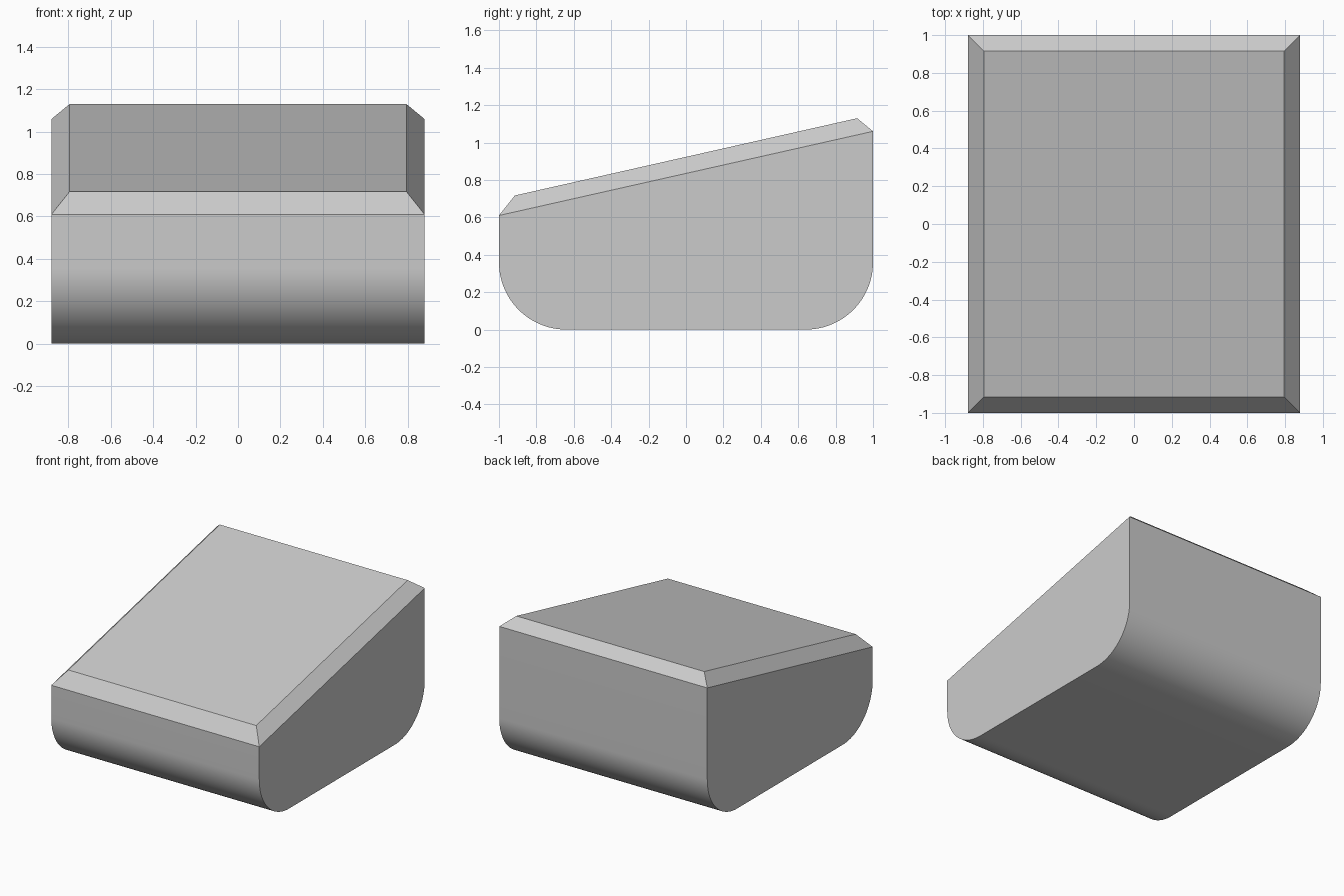
import bpy
import bmesh
from math import sin, cos, pi, radians

if "Cube" in bpy.data.objects:
    bpy.data.objects.remove(bpy.data.objects["Cube"])

HALF_W, HALF_D, RADIUS = 0.88, 1.0, 0.36
FRONT_Z, BACK_Z = 0.61, 1.06
INSET_X, INSET_Y = 0.795, 0.915
INSET_FRONT_Z, INSET_BACK_Z = 0.717, 1.13
STEPS = 24

# Plain grey colour
grey = bpy.data.materials.new("plain_grey")
grey.use_nodes = True
colour = (0.6, 0.6, 0.6, 1)
grey.diffuse_color = colour
grey.node_tree.nodes["Principled BSDF"].inputs["Base Color"].default_value = colour


def arc(centre_y, start):
    """Quarter circle for a rounded lower edge."""
    angles = [start + pi / 2 * i / STEPS for i in range(STEPS + 1)]
    return [(centre_y + RADIUS * cos(a), RADIUS + RADIUS * sin(a)) for a in angles]


# Side profile: slanted top, rounded lower front and back
profile = [(HALF_D, BACK_Z), (-HALF_D, FRONT_Z)]
profile += arc(RADIUS - HALF_D, pi) + arc(HALF_D - RADIUS, 1.5 * pi)

# Body extruded across the width
bm = bmesh.new()
side = bm.faces.new([bm.verts.new((-HALF_W, y, z)) for y, z in profile])
extruded = bmesh.ops.extrude_face_region(bm, geom=[side])["geom"]
new_verts = [v for v in extruded if isinstance(v, bmesh.types.BMVert)]
bmesh.ops.translate(bm, verts=new_verts, vec=(2 * HALF_W, 0, 0))
bmesh.ops.recalc_face_normals(bm, faces=bm.faces)

# Sloped rim around the raised top panel
top = max(bm.faces, key=lambda f: f.calc_center_median().z)
bmesh.ops.inset_region(bm, faces=[top], thickness=0.08, use_even_offset=True)
for v in top.verts:
    v.co.z = INSET_BACK_Z if v.co.y > 0 else INSET_FRONT_Z
    v.co.x = INSET_X if v.co.x > 0 else -INSET_X
    v.co.y = INSET_Y if v.co.y > 0 else -INSET_Y
bmesh.ops.recalc_face_normals(bm, faces=bm.faces)

mesh = bpy.data.meshes.new("wedge_body")
bm.to_mesh(mesh)
bm.free()
mesh.materials.append(grey)
body = bpy.data.objects.new("wedge_body", mesh)
bpy.context.collection.objects.link(body)

# Smooth rounded edges, crisp rim
bpy.ops.object.select_all(action="DESELECT")
body.select_set(True)
bpy.context.view_layer.objects.active = body
bpy.ops.object.shade_smooth_by_angle(angle=radians(20))
